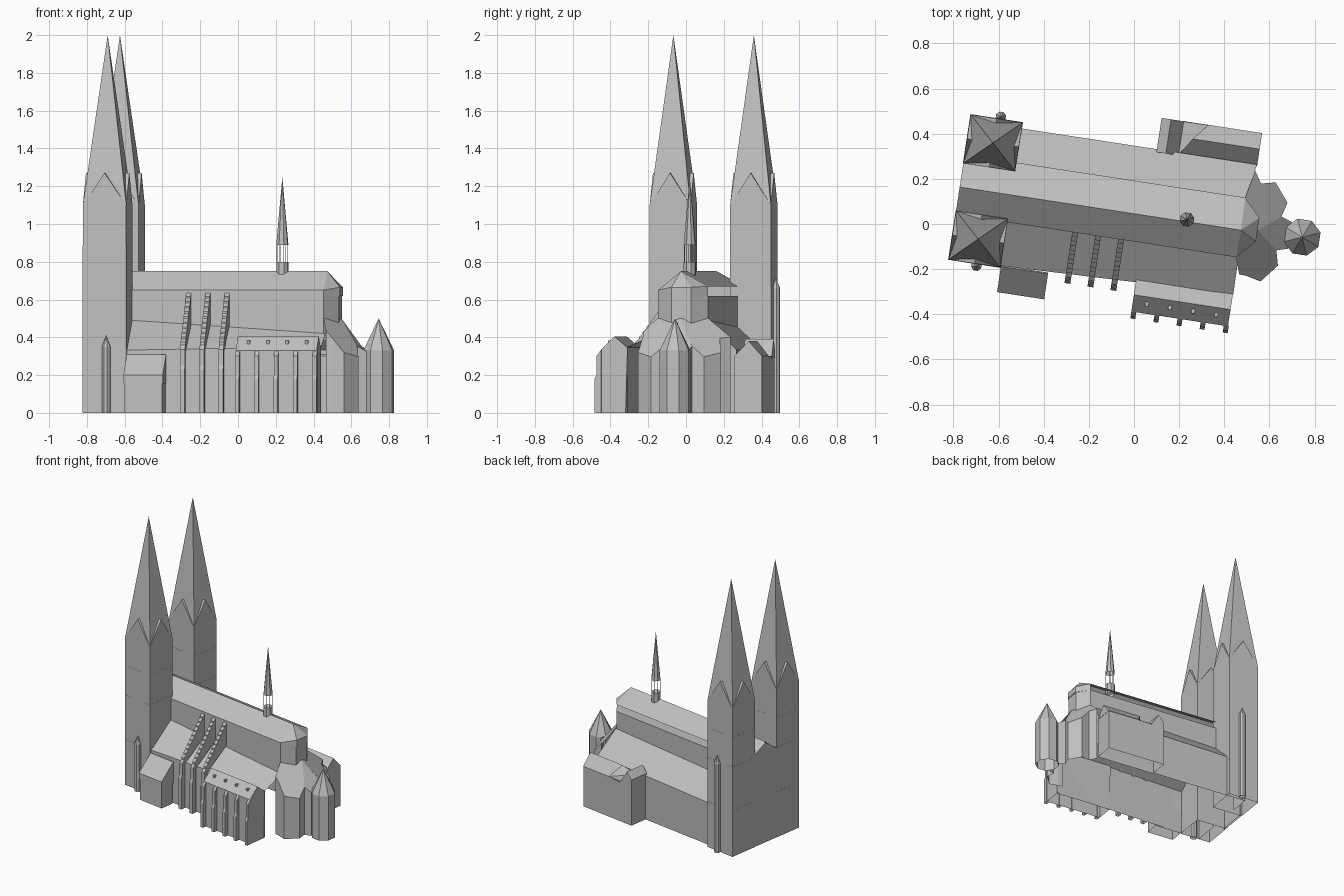
import bpy, bmesh, math
from mathutils import Matrix, Vector

if "Cube" in bpy.data.objects:
    bpy.data.objects.remove(bpy.data.objects["Cube"], do_unlink=True)

stone = bpy.data.materials.new("grey_stone")
stone.use_nodes = True
GREY = (0.53, 0.53, 0.53, 1)
stone.diffuse_color = GREY
stone.node_tree.nodes["Principled BSDF"].inputs["Base Color"].default_value = GREY

# The building axis is turned slightly clockwise
TURN = Matrix.Rotation(math.radians(-8.7), 3, 'Z')
MID = 0.055      # centre line of the choir
RIDGE = 0.045    # centre line of the towers and ridge


def mesh(name, verts, faces):
    """Turned shell, left open underneath."""
    me = bpy.data.meshes.new(name)
    me.from_pydata([TURN @ Vector(v) for v in verts], [], faces)
    bm = bmesh.new()
    bm.from_mesh(me)
    bmesh.ops.recalc_face_normals(bm, faces=bm.faces)
    low = min(v.co.z for v in bm.verts) + 1e-5
    floor = [f for f in bm.faces if all(v.co.z < low for v in f.verts)]
    bmesh.ops.delete(bm, geom=floor, context='FACES')
    bm.to_mesh(me)
    bm.free()
    me.materials.append(stone)
    ob = bpy.data.objects.new(name, me)
    bpy.context.collection.objects.link(ob)
    return ob


def solid(name, bottom, top, skip=()):
    """Body between two matching rings; skipped sides stay open."""
    n = len(bottom)
    sides = [(i, (i + 1) % n, (i + 1) % n + n, i + n) for i in range(n) if i not in skip]
    return mesh(name, bottom + top, sides + [tuple(range(n)), tuple(range(n, 2 * n))])


def prism(name, plan, z0, tops, skip=()):
    if not isinstance(tops, (list, tuple)):
        tops = [tops] * len(plan)
    return solid(name, [(x, y, z0) for x, y in plan],
                 [(x, y, z) for (x, y), z in zip(plan, tops)], skip)


def rect(u0, u1, v0, v1):
    return [(u0, v0), (u1, v0), (u1, v1), (u0, v1)]


def along_u(name, profile, u0, u1):
    """Push a (v, z) profile along the building."""
    return solid(name, [(u0, v, z) for v, z in profile], [(u1, v, z) for v, z in profile])


def along_v(name, profile, v0, v1):
    """Push a (u, z) profile across the building."""
    return solid(name, [(u, v0, z) for u, z in profile], [(u, v1, z) for u, z in profile])


def ring(cu, cv, r, n):
    return [(cu + r * math.cos(math.tau * (i + 0.5) / n),
             cv + r * math.sin(math.tau * (i + 0.5) / n)) for i in range(n)]


def pyramid(name, plan, z, apex):
    n = len(plan)
    verts = [(x, y, z) for x, y in plan] + [apex]
    return mesh(name, verts, [(i, (i + 1) % n, n) for i in range(n)] + [tuple(range(n))])


def turret(name, cu, cv, r, n, z0, z1, z2):
    plan = ring(cu, cv, r, n)
    prism(name + "_shaft", plan, z0, z1)
    pyramid(name + "_roof", plan, z1, (cu, cv, z2))


# West towers: four stages with a hairline setback, gables and spires
TU = -0.672
levels = [0, 0.34, 0.67, 0.89, 1.1]
for side, s in (("south", -1), ("north", 1)):
    c = RIDGE + s * 0.2155
    for k in range(4):
        hu, hv = 0.118 - 0.0006 * k, 0.111 - 0.0006 * k
        plan = rect(TU - hu, TU + hu, c - hv, c + hv)
        prism(f"{side}_tower_stage_{k + 1}", plan, levels[k], levels[k + 1])
    pyramid(f"{side}_spire", plan, 1.1, (TU, c, 2.0))
    along_u(f"{side}_tower_gable_long", [(c - hv, 1.1), (c + hv, 1.1), (c, 1.27)],
            TU - hu, TU + hu)
    along_v(f"{side}_tower_gable_cross", [(TU - hu, 1.1), (TU + hu, 1.1), (TU, 1.27)],
            c - hv, c + hv)
turret("south_stair_turret", -0.662, -0.288, 0.024, 8, 0, 0.35, 0.41)
turret("north_stair_turret", -0.655, 0.38, 0.024, 8, 0, 0.66, 0.72)

# West front wall between the towers
along_u("west_wall", [(-0.07, 0), (0.16, 0), (0.16, 0.68), (RIDGE, 0.745), (-0.07, 0.66)],
        -0.788, -0.775)

# Nave clerestory with polygonal east end
SOUTH, NORTH = -0.077, 0.19
prism("clerestory", [(-0.78, SOUTH), (0.47, SOUTH), (0.54, 0.005), (0.54, 0.11),
                     (0.47, NORTH), (-0.78, NORTH)], 0.38, 0.62)

# Main roof sheet, with a fascia on the south and east
roof = [(-0.78, RIDGE, 0.75), (0.472, RIDGE, 0.75),
        (-0.78, SOUTH, 0.65), (0.47, SOUTH, 0.65), (0.545, 0.005, 0.665),
        (0.545, 0.11, 0.665), (0.47, NORTH, 0.67), (-0.78, NORTH, 0.67)]
skirt = [(x, y, 0.62) for x, y, z in roof[2:7]]
mesh("main_roof", roof + skirt,
     [(0, 2, 3, 1), (1, 3, 4), (1, 4, 5), (1, 5, 6), (0, 1, 6, 7)]
     + [(i, i + 1, i + 7, i + 6) for i in range(2, 6)])

# Side aisles with sloping roofs, open towards the nave
prism("south_aisle", [(-0.7, -0.277), (0.482, -0.24), (0.48, SOUTH), (-0.7, SOUTH)],
      0, [0.33, 0.35, 0.42, 0.5], skip=(1, 2))
prism("north_aisle", [(-0.7, 0.343), (0.498, 0.343), (0.475, NORTH), (-0.7, NORTH)],
      0, [0.31, 0.335, 0.49, 0.45], skip=(1, 2))

# Apse chapels under one slanting roof plane each, falling away from the apse
for side, s in (("north", 1), ("south", -1)):
    plan = [(0.546, 0), (0.47, 0.137), (0.495, 0.205 if s < 0 else 0.26),
            (0.529, 0.207), (0.592, 0.222), (0.658, 0.141), (0.641, 0.075)]
    tops = [0.5 - 1.22 * max(0, (u - 0.546) * 0.873 + d * 0.485) for u, d in plan]
    prism(f"{side}_apse_chapel", [(u, MID + s * d) for u, d in plan], 0, tops,
          skip=(0, 1, 6))
prism("east_chapel_link", [(0.546, MID), (0.641, MID - 0.075), (0.69, MID - 0.06),
                           (0.69, MID + 0.06), (0.641, MID + 0.075)],
      0, [0.5, 0.354, 0.325, 0.325, 0.354], skip=(0, 2, 4))
turret("east_chapel", 0.745, MID, 0.084, 8, 0, 0.33, 0.5)

# South chapel row with buttresses and small dormers
along_u("south_chapels", [(-0.25, 0), (-0.385, 0), (-0.385, 0.33), (-0.31, 0.405),
                          (-0.24, 0.345)], 0.047, 0.48)
for i in range(5):
    u = 0.058 + i * 0.1035
    along_u(f"chapel_buttress_{i + 1}",
            [(-0.38, 0), (-0.416, 0), (-0.416, 0.18), (-0.406, 0.2), (-0.406, 0.3),
             (-0.38, 0.335)], u - 0.011, u + 0.011)
for i in range(4):
    u = 0.11 + i * 0.1035
    along_u(f"chapel_dormer_{i + 1}", [(-0.35, 0.36), (-0.352, 0.382), (-0.333, 0.382)],
            u - 0.008, u + 0.008)

# Flying buttresses: steep stepped slope from clerestory to low pier
STEPS = 10
for i in range(3):
    u = -0.252 + i * 0.103
    along_u(f"buttress_pier_{i + 1}",
            [(-0.27, 0), (-0.305, 0), (-0.305, 0.23), (-0.295, 0.25), (-0.295, 0.335),
             (-0.27, 0.37)], u - 0.013, u + 0.013)
    slope = []
    for k in range(STEPS):
        v, z = -0.076 - k * 0.0202, 0.635 - k * 0.027
        slope += [(v, z), (v - 0.0202, z - 0.018)]
    along_u(f"flying_buttress_{i + 1}", slope + [(-0.278, 0.32), (-0.076, 0.47)],
            u - 0.013, u + 0.013)

# South porch with lean-to roof
along_u("south_porch", [(-0.277, 0), (-0.385, 0), (-0.385, 0.155), (-0.277, 0.155)],
        -0.55, -0.347)
along_u("south_porch_roof", [(-0.27, 0.155), (-0.39, 0.155), (-0.39, 0.2),
                             (-0.275, 0.31), (-0.27, 0.31)], -0.554, -0.343)

# North sacristy: walls, cross gable, and a long roof hipped at its west end
prism("sacristy", rect(0.05, 0.498, 0.335, 0.482), 0, 0.3)
along_v("sacristy_cross_gable", [(0.05, 0.29), (0.155, 0.29), (0.092, 0.39), (0.05, 0.34)],
        0.33, 0.483)
mesh("sacristy_roof",
     [(0.15, 0.335, 0.3), (0.5, 0.335, 0.3), (0.5, 0.484, 0.3), (0.26, 0.484, 0.3),
      (0.2, 0.412, 0.38), (0.5, 0.412, 0.38), (0.15, 0.484, 0.29)],
     [(0, 1, 5, 4), (4, 5, 2, 3), (0, 4, 3, 6), (1, 2, 5)])

# Ridge turret with open lantern
FU, FV, FR = 0.229, 0.055, 0.033
prism("ridge_turret_base", ring(FU, FV, FR, 8), 0.72, 0.8)
for i, (u, v) in enumerate(ring(FU, FV, FR - 0.002, 8)):
    prism(f"lantern_post_{i + 1}", ring(u, v, 0.0015, 4), 0.8, 0.895)
pyramid("ridge_turret_spire", ring(FU, FV, FR, 8), 0.89, (FU, FV, 1.25))
